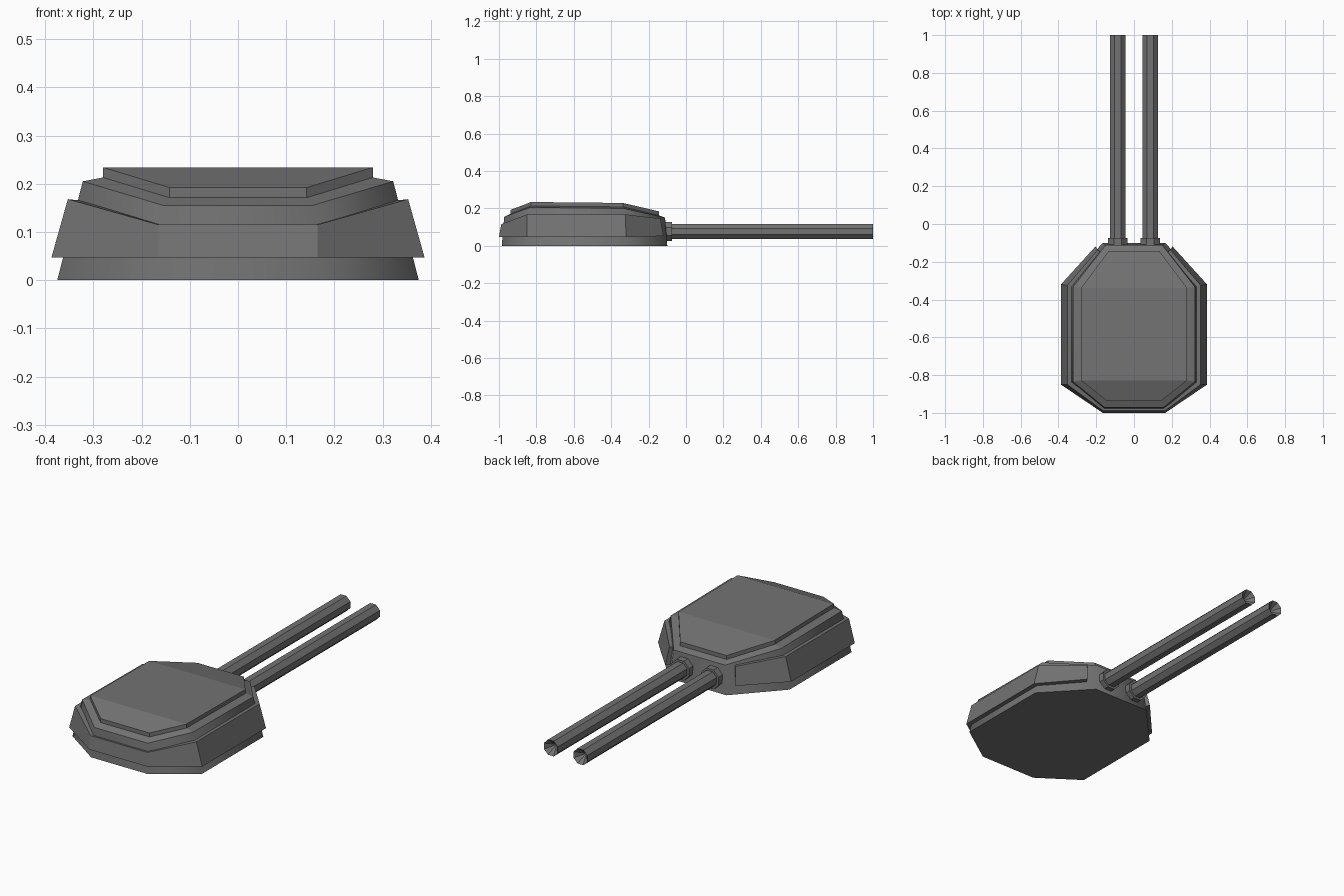
import bpy, bmesh, math

if "Cube" in bpy.data.objects:
    bpy.data.objects.remove(bpy.data.objects["Cube"])

grey = bpy.data.materials.new("dark_grey")
grey.diffuse_color = (0.17, 0.17, 0.17, 1)
grey.use_nodes = True
grey.node_tree.nodes["Principled BSDF"].inputs["Base Color"].default_value = grey.diffuse_color


def make(name, build):
    bm = bmesh.new()
    build(bm)
    bmesh.ops.recalc_face_normals(bm, faces=bm.faces)
    me = bpy.data.meshes.new(name)
    bm.to_mesh(me)
    bm.free()
    me.materials.append(grey)
    ob = bpy.data.objects.new(name, me)
    bpy.context.collection.objects.link(ob)
    return ob


def octagon(half):
    """Mirror four right-hand points (muzzle end to rear) into a closed ring."""
    return half + [(-x, y, z) for x, y, z in reversed(half)]


def loft(bm, rings, closed=True):
    """Bridge rings of equal length, returning the vertex rings."""
    vs = [[bm.verts.new(p) for p in r] for r in rings]
    n = len(vs[0])
    for a, b in zip(vs, vs[1:]):
        for i in range(n if closed else n - 1):
            j = (i + 1) % n
            bm.faces.new((a[i], a[j], b[j], b[i]))
    return vs


def roof(bm, r):
    """Cap a mirrored ring with front slope, flat middle and rear slope."""
    for q in ((0, 1, 6, 7), (1, 2, 5, 6), (2, 3, 4, 5)):
        bm.faces.new([r[i] for i in q])


# Turret hull: slanted walls and a bevelled shoulder
floor = octagon([(.165, -.10, 0), (.375, -.325, 0), (.375, -.84, 0), (.165, -.985, 0)])
wall_top = octagon([(.15, -.112, .15), (.322, -.333, .2), (.322, -.835, .205), (.155, -.972, .155)])
plate_foot = octagon([(.135, -.145, .163), (.28, -.338, .208), (.28, -.828, .213), (.142, -.938, .171)])


def hull(bm):
    vs = loft(bm, [floor, wall_top, plate_foot])
    bm.faces.new(vs[0])
    roof(bm, vs[-1])
    for f in bm.faces:
        f.smooth = (len(f.verts) == 4 and all(v in vs[0] or v in vs[1] for v in f.verts))


make("turret_hull", hull)


# Raised roof plate
def roof_plate(bm):
    vs = loft(bm, [[(x, y, z - .003) for x, y, z in plate_foot],
                   [(x, y, z + .021) for x, y, z in plate_foot]])
    roof(bm, vs[0])
    roof(bm, vs[1])


make("roof_plate", roof_plate)


# Armour belt around sides and rear, open at the gun end
def armour(bm):
    def belt(half):
        return half + [(-x, y, z) for x, y, z in reversed(half)]
    out_low = belt([(.205, -.12, .052), (.387, -.32, .047), (.387, -.85, .047), (.165, -1, .047)])
    out_top = belt([(.192, -.137, .145), (.353, -.325, .168), (.353, -.85, .168), (.165, -.988, .115)])
    in_top = belt([(.178, -.15, .145), (.325, -.333, .165), (.325, -.833, .165), (.153, -.968, .113)])
    in_low = belt([(.19, -.145, .052), (.358, -.333, .047), (.358, -.835, .047), (.155, -.975, .047)])
    vs = loft(bm, [out_low, out_top, in_top, in_low], closed=False)
    n = len(out_low)
    for i in range(n - 1):
        bm.faces.new((vs[3][i], vs[3][i + 1], vs[0][i + 1], vs[0][i]))
    for i in (0, n - 1):
        bm.faces.new([r[i] for r in vs])


make("armour_belt", armour)


# Twin eight-sided guns with collars and recessed muzzles
def ring(cx, y, r, cz=.076):
    k = r / math.cos(math.pi / 8)
    return [(cx + k * math.cos(a), y, cz + k * math.sin(a))
            for a in ((i + .5) * math.pi / 4 for i in range(8))]


for side, cx in (("left", -.086), ("right", .086)):
    def barrel(bm):
        vs = loft(bm, [ring(cx, -.13, .04), ring(cx, 1, .04), ring(cx, .998, .036)])
        bm.faces.new(vs[0])
        tip = bm.verts.new((cx, .95, .076))
        for i in range(8):
            bm.faces.new((vs[2][i], vs[2][(i + 1) % 8], tip))

    def collar(bm):
        vs = loft(bm, [ring(cx, -.13, .051), ring(cx, -.075, .051)])
        bm.faces.new(vs[0])
        bm.faces.new(vs[1])

    make(side + "_gun_barrel", barrel)
    make(side + "_gun_collar", collar)
